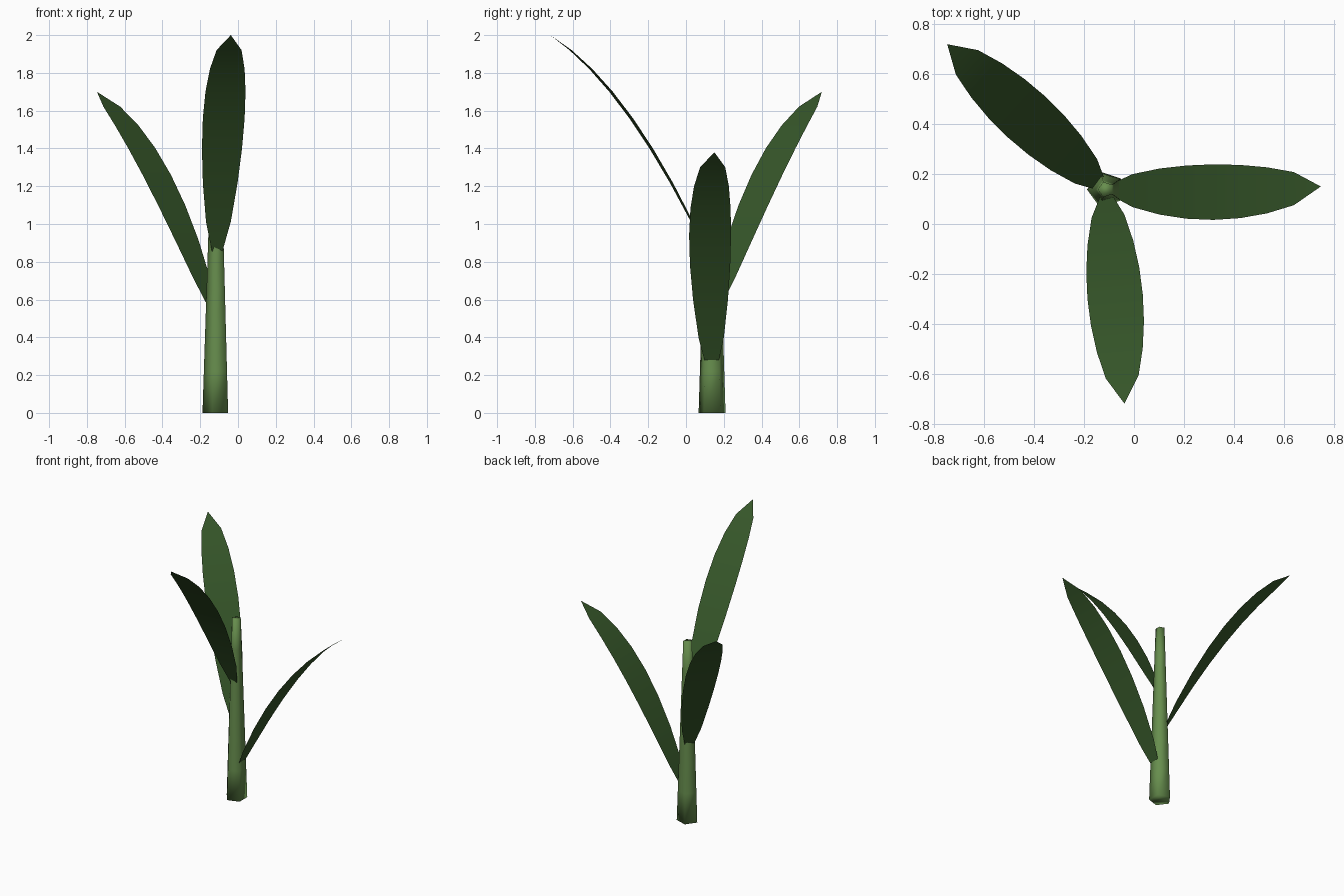
import bpy, bmesh, math

if "Cube" in bpy.data.objects:
    bpy.data.objects.remove(bpy.data.objects["Cube"])

CX, CY = -0.113, 0.138          # stem axis
REACH, RISE = 0.86, 1.21        # leaf length outward and upward


def material(name, rgb):
    m = bpy.data.materials.new(name)
    m.diffuse_color = (*rgb, 1)
    m.use_nodes = True
    m.node_tree.nodes["Principled BSDF"].inputs["Base Color"].default_value = m.diffuse_color
    return m


def add_object(name, bm, mat):
    me = bpy.data.meshes.new(name)
    for f in bm.faces:
        f.smooth = True
    bm.to_mesh(me)
    bm.free()
    ob = bpy.data.objects.new(name, me)
    me.materials.append(mat)
    bpy.context.collection.objects.link(ob)
    return ob


stem_green = material("stem green", (0.135, 0.27, 0.075))
leaf_green = material("dark leaf green", (0.036, 0.092, 0.022))

# Stem: tapered five-sided column, smooth shaded over its caps
bm = bmesh.new()
SIDES, STEPS, HEIGHT = 5, 6, 1.31
rings = []
for i in range(STEPS + 1):
    t = i / STEPS
    r = 0.075 + (0.032 - 0.075) * t
    rings.append([bm.verts.new((CX + r * math.cos(math.pi + k * math.tau / SIDES),
                                CY + r * math.sin(math.pi + k * math.tau / SIDES),
                                HEIGHT * t)) for k in range(SIDES)])
for a, b in zip(rings, rings[1:]):
    for k in range(SIDES):
        n = (k + 1) % SIDES
        bm.faces.new((a[k], a[n], b[n], b[k]))
bm.faces.new(rings[0][::-1])
bm.faces.new(rings[-1])
add_object("stem", bm, stem_green)


# Leaf: arching flat blade, pointed at the tip
def leaf(name, angle, root_z, bow=0.0):
    bm = bmesh.new()
    a = math.radians(angle)
    out, side = (math.cos(a), math.sin(a)), (-math.sin(a), math.cos(a))

    def point(t, s):
        s += bow * (t ** 3 - math.sin(math.pi * t))
        r = REACH * t
        return bm.verts.new((CX + r * out[0] + s * side[0],
                             CY + r * out[1] + s * side[1],
                             root_z + 1.87 * t - 0.66 * t * t))

    rows = []
    for i in range(8):
        t = i / 8
        w = max(0.012, 0.111 * math.sin(math.pi * t) ** 0.54)
        rows.append((point(t, -w), point(t, w)))
    for p, q in zip(rows, rows[1:]):
        bm.faces.new((p[0], q[0], q[1], p[1]))
    bm.faces.new((rows[-1][0], point(1, 0), rows[-1][1]))
    add_object(name, bm, leaf_green)


# Leaves spiral up the stem by the golden angle
leaf("lower_leaf", 0, 0.17, 0.012)
leaf("middle_leaf", 137.5, 0.49)
leaf("upper_leaf", 275, 0.79)
